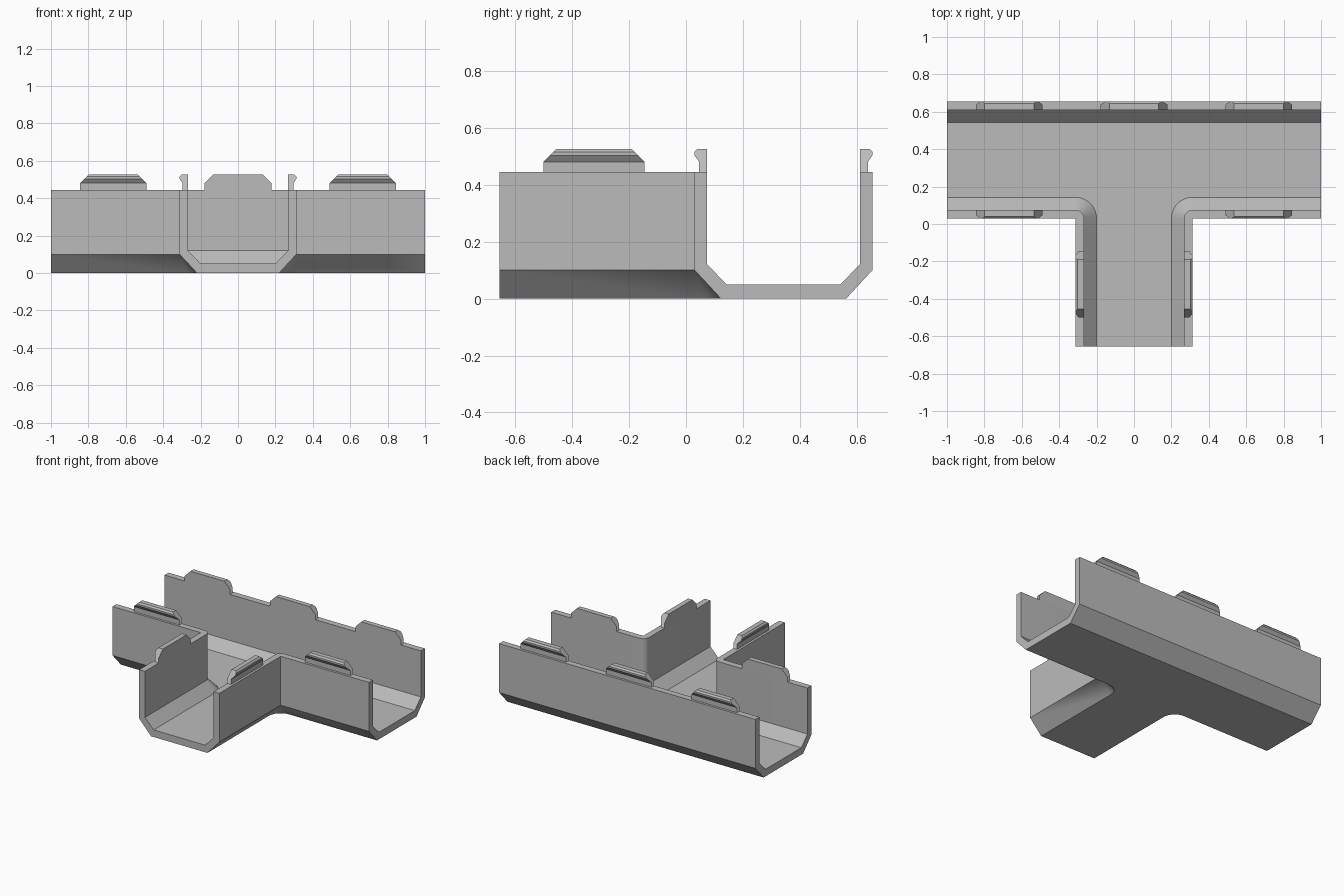
import bpy, bmesh, math
from mathutils import Vector, Matrix

cube = bpy.data.objects.get("Cube")
if cube:
    bpy.data.objects.remove(cube, do_unlink=True)

BACK, FRONT, HALF, TOP = 0.655, 0.03, 0.3125, 0.445

grey = bpy.data.materials.new("plain grey")
grey.use_nodes = True
color = (0.5, 0.5, 0.5, 1)
grey.diffuse_color = color
grey.node_tree.nodes["Principled BSDF"].inputs["Base Color"].default_value = color


def finish(bm, name):
    bmesh.ops.remove_doubles(bm, verts=bm.verts, dist=1e-5)
    bmesh.ops.recalc_face_normals(bm, faces=bm.faces)
    mesh = bpy.data.meshes.new(name)
    bm.to_mesh(mesh)
    bm.free()
    mesh.materials.append(grey)
    obj = bpy.data.objects.new(name, mesh)
    bpy.context.collection.objects.link(obj)
    bpy.ops.object.select_all(action='DESELECT')
    obj.select_set(True)
    bpy.context.view_layer.objects.active = obj
    bpy.ops.object.shade_smooth_by_angle(angle=math.radians(30))
    return obj


# Wall section: (distance inwards from the outer face, height)
WALL = [(0.0925, 0), (0, 0.1), (0, TOP), (0.0445, TOP), (0.0445, 0.12), (0.1125, 0.05)]


def trunking():
    # Each path stop is a point on the outer face and its inward angle
    corner = [(HALF, FRONT, math.radians(90 + 90 * i / 8)) for i in range(9)]
    right = [(1, FRONT, math.pi / 2)] + corner + [(HALF, -BACK, math.pi)]
    left = [(-x, y, math.pi - a) for x, y, a in reversed(right)]
    back = [(-1, BACK, -math.pi / 2), (1, BACK, -math.pi / 2)]

    bm = bmesh.new()
    walls = []
    for path in (right, left, back):
        rings = [[bm.verts.new((x + d * math.cos(a), y + d * math.sin(a), z))
                  for d, z in WALL] for x, y, a in path]
        for r, s in zip(rings, rings[1:]):
            for i in range(len(WALL) - 1):
                bm.faces.new((r[i], r[i + 1], s[i + 1], s[i]))
        walls.append(rings)

    # Floor, underside and the three open ends
    for k in (0, -1):
        bm.faces.new([ring[k] for rings in walls for ring in rings])
    for a, b in zip(walls, walls[1:] + walls[:1]):
        bm.faces.new(a[-1] + b[0][::-1])
    return finish(bm, "tee_channel")


# Clip section: flat inner side, hooked outer side
CLIP = [(0.0445, TOP), (0.0165, TOP), (0.0165, 0.48), (0, 0.503),
        (0, 0.515), (0.01, 0.526), (0.0445, 0.526), (0.0445, 0.48)]


def clip(name, x, y, angle):
    bm = bmesh.new()
    ends = []
    for side in (-1, 1):
        ends.append([bm.verts.new((d, side * (0.178 - max(0, z - 0.48)), z))
                     for d, z in CLIP])
        bm.faces.new(ends[-1])
    n = len(CLIP)
    for i in range(n):
        j = (i + 1) % n
        bm.faces.new((ends[0][i], ends[0][j], ends[1][j], ends[1][i]))
    place = Matrix.Translation(Vector((x, y, 0))) @ Matrix.Rotation(angle, 4, 'Z')
    bmesh.ops.transform(bm, matrix=place, verts=bm.verts)
    return finish(bm, name)


trunking()
for label, x in (("right", -0.667), ("middle", 0), ("left", 0.667)):
    clip("back_clip_" + label, x, BACK, -math.pi / 2)
for label, s in (("right", -1), ("left", 1)):
    clip("front_clip_" + label, s * 0.667, FRONT, math.pi / 2)
    clip("branch_clip_" + label, s * HALF, -0.323, math.pi if s > 0 else 0)
